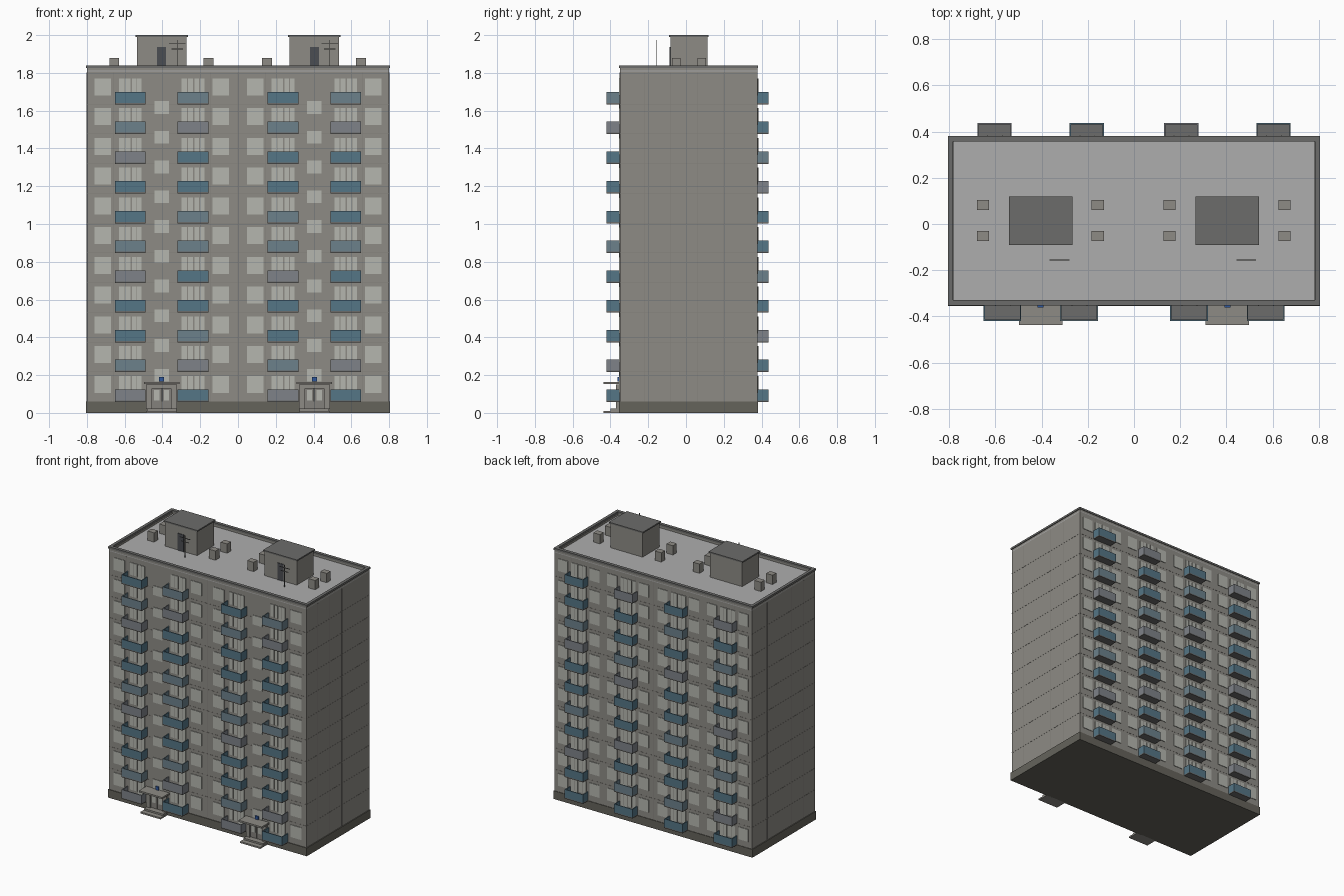
import bpy, bmesh
from mathutils import Matrix, Vector

if "Cube" in bpy.data.objects:
    bpy.data.objects.remove(bpy.data.objects["Cube"])


def material(name, r, g, b):
    m = bpy.data.materials.new(name)
    m.diffuse_color = (r, g, b, 1)
    m.use_nodes = True
    m.node_tree.nodes["Principled BSDF"].inputs["Base Color"].default_value = m.diffuse_color
    return m


WALL = material("wall", 0.27, 0.26, 0.235)
SEAM = material("seam", 0.23, 0.22, 0.20)
PLINTH = material("plinth", 0.13, 0.125, 0.105)
GLASS = material("window", 0.46, 0.47, 0.43)
ROOF = material("roof", 0.42, 0.42, 0.42)
DARK = material("dark_grey", 0.15, 0.15, 0.145)
DOOR = material("door", 0.07, 0.075, 0.085)
SIGN = material("sign", 0.03, 0.10, 0.35)
PANELS = {"B": material("panel_blue", 0.09, 0.18, 0.24),
          "M": material("panel_grey_blue", 0.15, 0.22, 0.26),
          "G": material("panel_grey", 0.21, 0.225, 0.25)}


def boxes(name, mat, items):
    """One object made of boxes, each (x0, x1, y0, y1, z0, z1)."""
    bm = bmesh.new()
    for x0, x1, y0, y1, z0, z1 in items:
        c = Vector((x0 + x1, y0 + y1, z0 + z1)) / 2
        size = Matrix.Diagonal((abs(x1 - x0), abs(y1 - y0), abs(z1 - z0), 1))
        bmesh.ops.create_cube(bm, size=1, matrix=Matrix.Translation(c) @ size)
    me = bpy.data.meshes.new(name)
    bm.to_mesh(me)
    bm.free()
    me.materials.append(mat)
    ob = bpy.data.objects.new(name, me)
    bpy.context.collection.objects.link(ob)
    return ob


# Overall layout
HX, YF, YB = 0.80, -0.35, 0.378
FLOORS, STEP = 11, 0.1575
ROOF_Z, TOP_Z = 1.812, 1.84
SECTIONS = (-0.404, 0.404)
levels = [k * STEP for k in range(FLOORS)]

# Main block, plinth, roof and parapet
boxes("main_block", WALL, [(-HX, HX, YF, YB, 0.03, ROOF_Z - 0.005)])
boxes("plinth", PLINTH, [(-HX - 0.006, HX + 0.006, YF - 0.005, YB + 0.004, 0, 0.06)])
boxes("roof_deck", ROOF, [(-HX, HX, YF, YB, ROOF_Z - 0.005, ROOF_Z)])
boxes("parapet", WALL, [
    (-HX, HX, YF, YF + 0.018, ROOF_Z, 1.826), (-HX, HX, YB - 0.018, YB, ROOF_Z, 1.826),
    (-HX, -HX + 0.018, YF + 0.018, YB - 0.018, ROOF_Z, 1.826),
    (HX - 0.018, HX, YF + 0.018, YB - 0.018, ROOF_Z, 1.826)])
boxes("parapet_cap", DARK, [
    (-0.806, 0.806, YF - 0.004, YF + 0.02, 1.826, TOP_Z),
    (-0.806, 0.806, YB - 0.02, YB + 0.004, 1.826, TOP_Z),
    (-0.806, -0.784, YF + 0.02, YB - 0.02, 1.826, TOP_Z),
    (0.784, 0.806, YF + 0.02, YB - 0.02, 1.826, TOP_Z)])

# Thin joints between the wall panels
E = 0.001
seams = [(-HX - E, HX + E, YF - E, YB + E, z + 0.058, z + 0.061) for z in levels[1:]]
seams += [(-HX - E, HX + E, y - 0.0015, y + 0.0015, 0.06, ROOF_Z - 0.01)
          for y in (-0.22, -0.08, 0.06, 0.20)]
seams += [(x - 0.0015, x + 0.0015, YF - E, YB + E, 0.06, ROOF_Z - 0.01)
          for x in (-0.66, -0.145, 0, 0.145, 0.66)]
boxes("panel_joints", SEAM, seams)

# Windows, balcony doors and balconies
windows, mullions, slabs = [], [], []
panels = {key: [] for key in PANELS}


def window(x, side, z, w=0.088, h=0.09):
    y = YF if side < 0 else YB
    windows.append((x - w / 2, x + w / 2, y - 0.004, y + 0.004, z, z + h))


def balcony(x, side, z, w, key):
    wall = YF if side < 0 else YB
    out = -0.42 if side < 0 else 0.437
    t = 0.006
    z0, z1 = z + 0.058, z + 0.125
    # wide window plus door behind the railing
    window(x - 0.03, side, z + 0.106, 0.060)
    window(x + 0.034, side, z + 0.064, 0.052, 0.132)
    for dx in (-0.03, 0.034):
        mullions.append((x + dx - 0.002, x + dx + 0.002, wall - 0.006, wall + 0.006,
                         z + 0.106, z + 0.196))
    slabs.append((x - w / 2, x + w / 2, wall, out, z0, z0 + 0.008))
    inner = out - side * t
    panels[key] += [(x - w / 2, x + w / 2, inner, out, z0 + 0.008, z1),
                    (x - w / 2, x - w / 2 + t, wall, inner, z0 + 0.008, z1),
                    (x + w / 2 - t, x + w / 2, wall, inner, z0 + 0.008, z1)]


# Panel colours per balcony column, top floor first
front_colours = ("BMGBBMGBBMG", "MGBBMMBBMGB", "BMBBMMGBBMG", "MGBBBMBBBGB")
back_colours = ("GBMBBGBMBGB", "BMBGBBMBBMB", "GBBMGBBGBMB", "BBMGBBMBGBB")
for s, cx in enumerate(SECTIONS):
    for k, z in enumerate(levels):
        for j, d in enumerate((-1, 1)):
            col, row = 2 * s + j, FLOORS - 1 - k
            window(cx + d * 0.313, -1, z + 0.106)
            balcony(cx + d * 0.166, -1, z, 0.163, front_colours[col][row])
            bx = cx + d * 0.2
            balcony(bx, 1, z, 0.149, back_colours[col][row])
            for e in (-1, 1):
                window(bx + e * 0.128, 1, z + 0.106, 0.08)
        if k < FLOORS - 1:
            window(cx, -1, z + 0.165, 0.077, 0.068)  # stairwell
boxes("windows", GLASS, windows)
boxes("window_mullions", WALL, mullions)
boxes("balcony_floors", DARK, slabs)
for key, items in panels.items():
    boxes("balcony_panels_" + PANELS[key].name, PANELS[key], items)

# Entrances: surround, doors, canopy, steps and plaque
for cx, tag in zip(SECTIONS, ("left", "right")):
    boxes("entrance_surround_" + tag, WALL, [
        (cx - 0.082, cx - 0.05, -0.37, YF, 0.02, 0.15),
        (cx + 0.05, cx + 0.082, -0.37, YF, 0.02, 0.15),
        (cx - 0.05, cx + 0.05, -0.37, YF, 0.13, 0.15)])
    boxes("entrance_doors_" + tag, SEAM, [
        (cx - 0.05, cx - 0.002, -0.36, YF, 0.024, 0.13),
        (cx + 0.002, cx + 0.05, -0.36, YF, 0.024, 0.13)])
    boxes("entrance_door_panes_" + tag, GLASS, [
        (cx + d - 0.014, cx + d + 0.014, -0.363, -0.359, 0.065, 0.12) for d in (-0.026, 0.026)])
    boxes("canopy_" + tag, WALL, [(cx - 0.094, cx + 0.094, -0.437, YF, 0.152, 0.164)])
    boxes("steps_" + tag, WALL, [
        (cx - 0.082, cx + 0.082, -0.437, YF, 0, 0.011),
        (cx - 0.078, cx + 0.078, -0.40, YF, 0.011, 0.023)])
    boxes("plaque_" + tag, SIGN, [(cx - 0.013, cx + 0.013, -0.362, YF, 0.165, 0.189)])

    # Lift house with cap and door
    boxes("lift_house_" + tag, WALL, [(cx - 0.131, cx + 0.131, -0.083, 0.113, ROOF_Z, 1.99)])
    boxes("lift_house_cap_" + tag, DARK, [(cx - 0.138, cx + 0.138, -0.09, 0.12, 1.99, 2.0)])
    boxes("lift_house_door_" + tag, DOOR, [(cx - 0.024, cx + 0.024, -0.087, -0.08, ROOF_Z, 1.936)])

    # Roof vents
    boxes("roof_vents_" + tag, WALL, [
        (cx + d - 0.026, cx + d + 0.026, y - 0.022, y + 0.022, ROOF_Z, 1.88)
        for d in (-0.251, 0.247) for y in (-0.052, 0.083)])

    # Aerial
    ax, ay, r = cx + 0.082, -0.155, 0.002
    boxes("aerial_" + tag, DARK, [
        (ax - r, ax + r, ay - r, ay + r, ROOF_Z, 1.975),
        (ax - 0.043, ax + 0.043, ay - r, ay + r, 1.952, 1.956),
        (ax - 0.03, ax + 0.03, ay - r, ay + r, 1.925, 1.929)])
